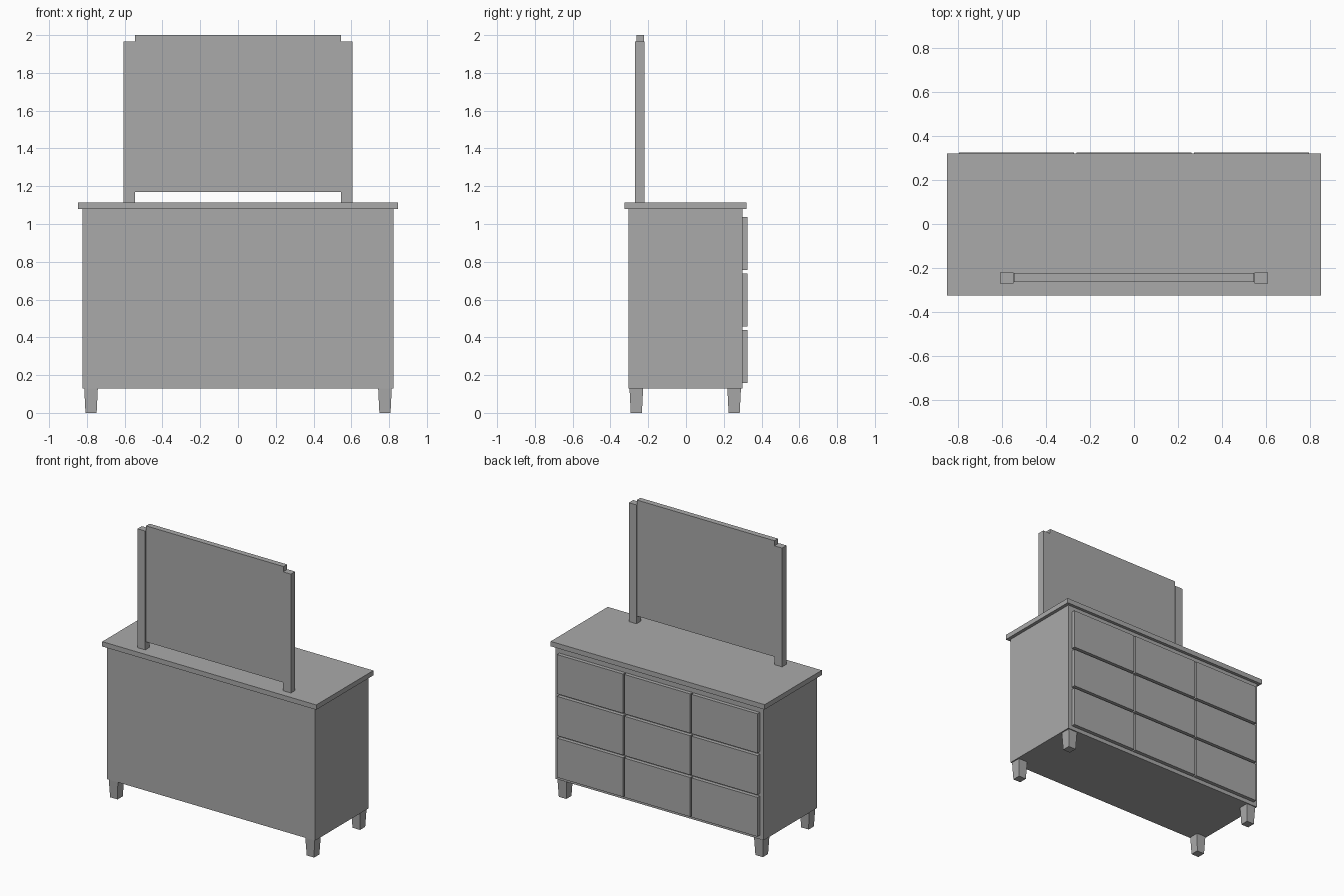
import bpy, bmesh
from mathutils import Vector

cube = bpy.data.objects.get("Cube")
if cube:
    bpy.data.objects.remove(cube, do_unlink=True)

grey = bpy.data.materials.new("plain grey")
grey.use_nodes = True
color = (0.4, 0.4, 0.4, 1)
grey.diffuse_color = color
grey.node_tree.nodes["Principled BSDF"].inputs["Base Color"].default_value = color


def box(name, low, high, taper=1.0):
    """Box between two corners; taper scales the bottom face."""
    low, high = Vector(low), Vector(high)
    mid, size = (low + high) / 2, high - low
    bm = bmesh.new()
    bmesh.ops.create_cube(bm, size=1)
    for v in bm.verts:
        s = taper if v.co.z < 0 else 1
        v.co = Vector((v.co.x * size.x * s, v.co.y * size.y * s, v.co.z * size.z))
    mesh = bpy.data.meshes.new(name)
    bm.to_mesh(mesh)
    bm.free()
    mesh.materials.append(grey)
    obj = bpy.data.objects.new(name, mesh)
    obj.location = mid
    bpy.context.collection.objects.link(obj)
    return obj


# Cabinet and overhanging top
box("cabinet_body", (-0.823, -0.305, 0.13), (0.823, 0.298, 1.08))
box("cabinet_top", (-0.847, -0.325, 1.08), (0.847, 0.32, 1.115))

# Tapered legs
for side, x in (("right", -0.778), ("left", 0.778)):
    for end, y in (("front", -0.263), ("back", 0.255)):
        box(f"{end}_{side}_leg", (x - 0.036, y - 0.036, 0), (x + 0.036, y + 0.036, 0.13), 0.82)

# Three by three drawer fronts on the back side
width, height, gap_x, gap_z = 0.522, 0.281, 0.01, 0.018
for row in range(3):
    for col in range(3):
        x = (col - 1) * (width + gap_x) - width / 2
        z = 0.158 + row * (height + gap_z)
        box(f"drawer_{row + 1}_{col + 1}", (x, 0.298, z), (x + width, 0.325, z + height))

# Mirror panel held between two posts
box("mirror_panel", (-0.545, -0.262, 1.17), (0.545, -0.222, 2.0))
box("right_mirror_post", (-0.607, -0.269, 1.115), (-0.546, -0.22, 1.965))
box("left_mirror_post", (0.546, -0.269, 1.115), (0.607, -0.22, 1.965))
